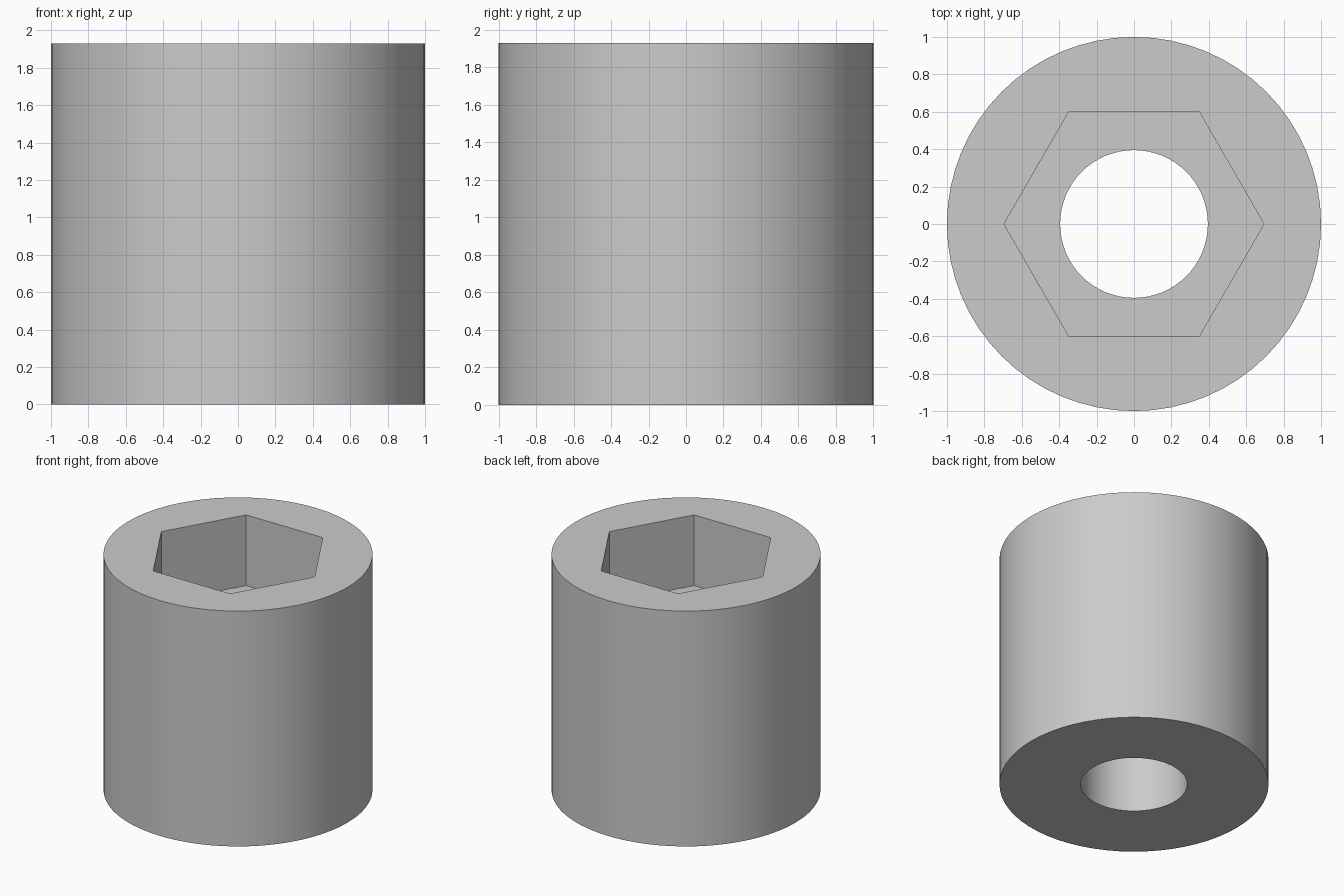
import bpy
import bmesh
from math import cos, sin, tau, radians

cube = bpy.data.objects.get("Cube")
if cube:
    bpy.data.objects.remove(cube, do_unlink=True)

HEIGHT = 1.93
FLOOR = 1.35          # bottom of the hexagonal socket
OUTER, SOCKET, BORE = 1.0, 0.695, 0.395
SEGMENTS = 64

steel = bpy.data.materials.new("grey_metal")
steel.use_nodes = True
colour = (0.6, 0.6, 0.6, 1)
steel.diffuse_color = colour
steel.node_tree.nodes["Principled BSDF"].inputs["Base Color"].default_value = colour

bm = bmesh.new()


def ring(radius, z, sides):
    verts = [bm.verts.new((radius * cos(tau * i / sides), radius * sin(tau * i / sides), z))
             for i in range(sides)]
    edges = [bm.edges.new((verts[i - 1], verts[i])) for i in range(sides)]
    return verts, edges


def wall(lower, upper):
    a, b = lower[0], upper[0]
    for i in range(len(a)):
        bm.faces.new((a[i - 1], a[i], b[i], b[i - 1]))


def flat_ring(outside, inside):
    bmesh.ops.triangle_fill(bm, edges=outside[1] + inside[1], use_beauty=True)


# Rings of the sleeve, hexagonal socket and through bore
outer_low, outer_high = (ring(OUTER, z, SEGMENTS) for z in (0, HEIGHT))
hex_low, hex_high = (ring(SOCKET, z, 6) for z in (FLOOR, HEIGHT))
bore_low, bore_high = (ring(BORE, z, SEGMENTS) for z in (0, FLOOR))

# Vertical walls
for lower, upper in ((outer_low, outer_high), (hex_low, hex_high), (bore_low, bore_high)):
    wall(lower, upper)

# Top rim, socket floor and underside
for outside, inside in ((outer_high, hex_high), (hex_low, bore_high), (outer_low, bore_low)):
    flat_ring(outside, inside)

bmesh.ops.recalc_face_normals(bm, faces=bm.faces[:])
mesh = bpy.data.meshes.new("socket_sleeve")
bm.to_mesh(mesh)
bm.free()
mesh.materials.append(steel)

sleeve = bpy.data.objects.new("socket_sleeve", mesh)
bpy.context.collection.objects.link(sleeve)
bpy.ops.object.select_all(action="DESELECT")
sleeve.select_set(True)
bpy.context.view_layer.objects.active = sleeve
bpy.ops.object.shade_smooth_by_angle(angle=radians(30))
